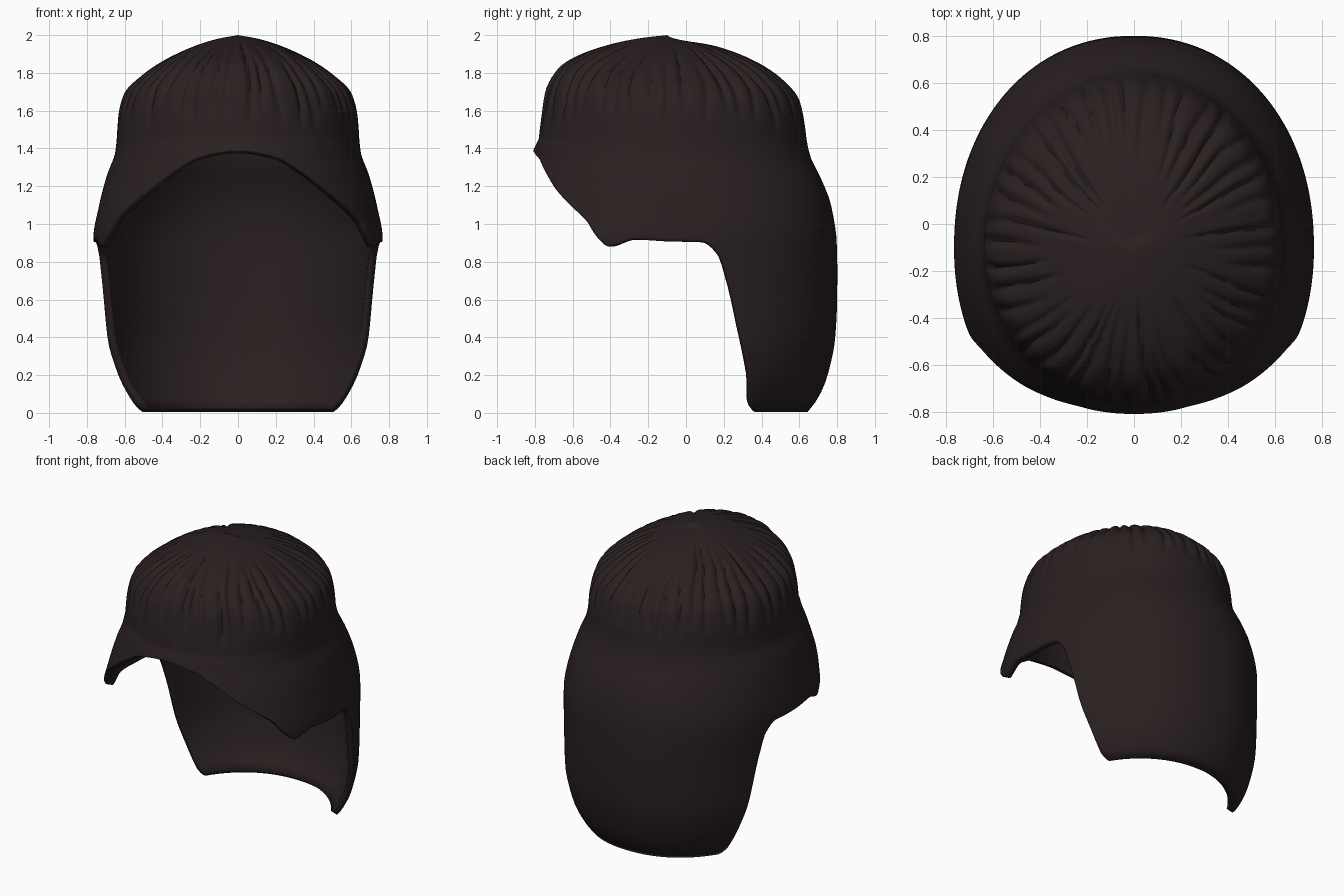
import bpy, bmesh, math, random

if "Cube" in bpy.data.objects:
    bpy.data.objects.remove(bpy.data.objects["Cube"])

random.seed(4)
COLS, LOWER, CROWN = 320, 28, 34
CY, JOIN = -0.1, 1.45          # crown axis and height where crown meets the skirt


def curve(points):
    """Smooth monotone curve through (x, y) points."""
    p = sorted(points)
    n = len(p)
    d = [(p[i + 1][1] - p[i][1]) / (p[i + 1][0] - p[i][0]) for i in range(n - 1)]
    m = [d[0]] + [2 * a * b / (a + b) if a * b > 0 else 0 for a, b in zip(d, d[1:])] + [d[-1]]

    def f(x):
        x = min(max(x, p[0][0]), p[-1][0])
        i = max(j for j in range(n - 1) if p[j][0] <= x)
        h = p[i + 1][0] - p[i][0]
        t = (x - p[i][0]) / h
        return ((2 * t**3 - 3 * t * t + 1) * p[i][1] + (t**3 - 2 * t * t + t) * h * m[i]
                + (3 * t * t - 2 * t**3) * p[i + 1][1] + (t**3 - t * t) * h * m[i + 1])
    return f


# skirt radii by height: side, front, back
side = curve([(1.45, .642), (1.38, .65), (1.26, .693), (1.1, .735), (.92, .766), (.6, .76),
              (.4, .757), (.2, .72), (.05, .65), (0, .62)])
front = curve([(1.45, .68), (1.4, .704), (1.34, .722), (1.22, .752), (1.05, .795), (.9, .85), (.8, .86)])
back = curve([(1.45, .738), (1.37, .754), (1.24, .815), (1.1, .868), (.9, .898), (.75, .901), (.6, .9),
              (.4, .89), (.2, .85), (.08, .8), (0, .74)])

# lower hem height by angle: -90 is the forehead, 0 the side, 90 the nape
hem = curve([(-108, 1.35), (-90, 1.387), (-72, 1.352), (-61, 1.275), (-51, 1.185), (-41, 1.1), (-32, 1.02),
             (-25.4, .925), (-20.8, .88), (-11.5, .918), (0, .908), (12, .903), (17.5, .84),
             (20.8, .7), (26, .4), (30.4, .2), (34, .05), (38.5, .005), (90, .005)])


# crown profiles (radius, height) from the join up to the peak
def profile(pts):
    ks = [0, .15, .3, .45, .6, .78, .9, 1]
    return curve([(k, p[0]) for k, p in zip(ks, pts)]), curve([(k, p[1]) for k, p in zip(ks, pts)])


crown_side = profile([(.642, 1.45), (.634, 1.57), (.603, 1.69), (.505, 1.79), (.38, 1.873), (.2, 1.953), (.1, 1.982), (0, 2)])
crown_front = profile([(.68, 1.45), (.665, 1.57), (.645, 1.7), (.57, 1.83), (.43, 1.91), (.23, 1.968), (.11, 1.988), (0, 2)])
crown_back = profile([(.738, 1.45), (.725, 1.55), (.698, 1.66), (.6, 1.775), (.43, 1.88), (.22, 1.95), (.1, 1.967), (0, 1.972)])

# radial grooves between strands: angle, start, end, depth, half width
grooves = [((i + random.uniform(-.18, .18)) * 360 / 42, random.uniform(.05, .2), random.uniform(.55, .8),
            random.uniform(.013, .024), random.uniform(1.5, 2.3)) for i in range(42)]


def groove_depth(deg, k):
    total = 0
    for g, lo, hi, depth, width in grooves:
        bend = 1.2 * math.sin(k * 7 + g)
        off = abs((deg - g - bend + 180) % 360 - 180)
        if off < 3 * width and lo < k < hi:
            total += depth * math.exp(-(off / width) ** 2) * math.sin(math.pi * (k - lo) / (hi - lo)) ** .7
    return total


def skirt_point(deg, s):
    t = math.radians(deg)
    c, sn = math.cos(t), math.sin(t)
    fold = math.degrees(math.asin(max(-1, min(1, math.copysign(abs(sn) ** .95, sn)))))
    z = JOIN + (hem(fold) - JOIN) * s
    # section grows slightly squarer below the crown
    power = 1 - .06 * min(1, max(0, (JOIN - z) / .4))
    ry = back(z) if sn > 0 else front(z)
    return (side(z) * math.copysign(abs(c) ** power, c),
            CY + ry * math.copysign(abs(sn) ** power, sn), z)


def crown_point(deg, k):
    t = math.radians(deg)
    c, s = math.cos(t), math.sin(t)
    ry, rz = crown_back if s > 0 else crown_front
    d = groove_depth(deg, k)
    z = crown_side[1](k) * c * c + rz(k) * s * s - d * k
    return (crown_side[0](k) - d) * c, CY + (ry(k) - d) * s, z


# hair shell: hem rows upward, then crown rows, closed by the peak
bm = bmesh.new()
rows = []
for r in range(LOWER + CROWN):
    row = []
    for c in range(COLS):
        deg = c * 360 / COLS
        co = skirt_point(deg, 1 - r / LOWER) if r < LOWER else crown_point(deg, (r - LOWER) / CROWN)
        row.append(bm.verts.new(co))
    rows.append(row)
for a, b in zip(rows, rows[1:]):
    for i in range(COLS):
        j = (i + 1) % COLS
        bm.faces.new((a[i], a[j], b[j], b[i]))
peak = bm.verts.new((0, CY, 2))
for i in range(COLS):
    bm.faces.new((rows[-1][i], rows[-1][(i + 1) % COLS], peak))
mesh = bpy.data.meshes.new("hair_shell")
bm.to_mesh(mesh)
bm.free()

hair = bpy.data.objects.new("hair_shell", mesh)
bpy.context.collection.objects.link(hair)
mat = bpy.data.materials.new("dark_brown")
mat.diffuse_color = (.023, .0145, .0145, 1)
mat.use_nodes = True
mat.node_tree.nodes["Principled BSDF"].inputs["Base Color"].default_value = mat.diffuse_color
mesh.materials.append(mat)

# wall thickness, kept inside the outer surface
wall = hair.modifiers.new("wall", 'SOLIDIFY')
wall.thickness = .042
wall.offset = -1

bpy.context.view_layer.objects.active = hair
hair.select_set(True)
bpy.ops.object.shade_smooth_by_angle(angle=math.radians(50))
